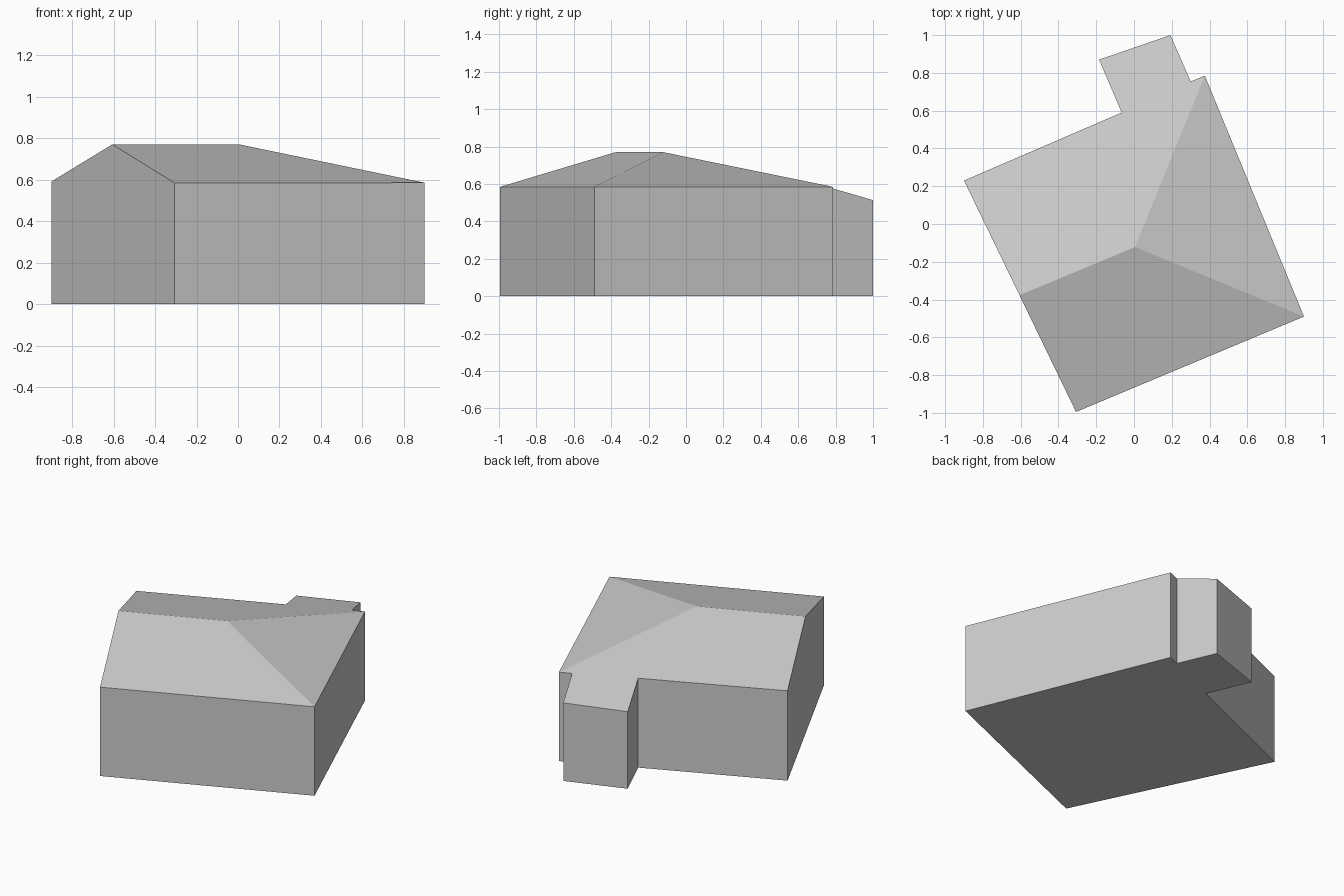
import bpy
import bmesh
from mathutils import Vector
from mathutils.geometry import normal

cube = bpy.data.objects.get("Cube")
if cube:
    bpy.data.objects.remove(cube, do_unlink=True)

# One plain grey for the walls and the roof
grey = bpy.data.materials.new("light grey")
grey.use_nodes = True
colour = (0.6, 0.6, 0.6, 1)
grey.diffuse_color = colour
grey.node_tree.nodes["Principled BSDF"].inputs["Base Color"].default_value = colour

EAVE, RIDGE = 0.585, 0.77

# Footprint, anticlockwise from the front corner, with the back wing
front, right, back = (-0.307, -0.995), (0.9, -0.49), (0.375, 0.785)
footprint = [front, right, back, (0.3, 0.755), (0.193, 1.0),
             (-0.185, 0.87), (-0.065, 0.59), (-0.9, 0.23)]

# Ridge ends: one on the gable wall, one where the hip starts
gable_peak = Vector((-0.607, -0.377, RIDGE))
hip_peak = Vector((0.005, -0.122, RIDGE))
right_eave = Vector((*right, EAVE))
back_eave = Vector((*back, EAVE))

# Solid block on the footprint
bm = bmesh.new()
base = bm.faces.new([bm.verts.new((x, y, 0)) for x, y in footprint])
block = bmesh.ops.extrude_face_region(bm, geom=[base], use_keep_orig=True)
top = [v for v in block["geom"] if isinstance(v, bmesh.types.BMVert)]
bmesh.ops.translate(bm, verts=top, vec=(0, 0, 2))


def cut_slope(a, b, c):
    """Trim the block above the plane through three points and close it."""
    n = normal(a, b, c)
    if n.z < 0:
        n.negate()
    bmesh.ops.bisect_plane(bm, geom=bm.verts[:] + bm.edges[:] + bm.faces[:],
                           dist=1e-4, plane_co=a, plane_no=n, clear_outer=True)
    rim = [e for e in bm.edges if e.is_boundary]
    bmesh.ops.edgeloop_fill(bm, edges=rim)


# Back slope (runs on over the wing), front slope, hip
cut_slope(gable_peak, hip_peak, back_eave)
cut_slope(gable_peak, hip_peak, right_eave)
cut_slope(hip_peak, right_eave, back_eave)

bmesh.ops.remove_doubles(bm, verts=bm.verts[:], dist=1e-4)
bmesh.ops.recalc_face_normals(bm, faces=bm.faces[:])

mesh = bpy.data.meshes.new("house")
bm.to_mesh(mesh)
bm.free()
mesh.materials.append(grey)
house = bpy.data.objects.new("house", mesh)
bpy.context.collection.objects.link(house)
